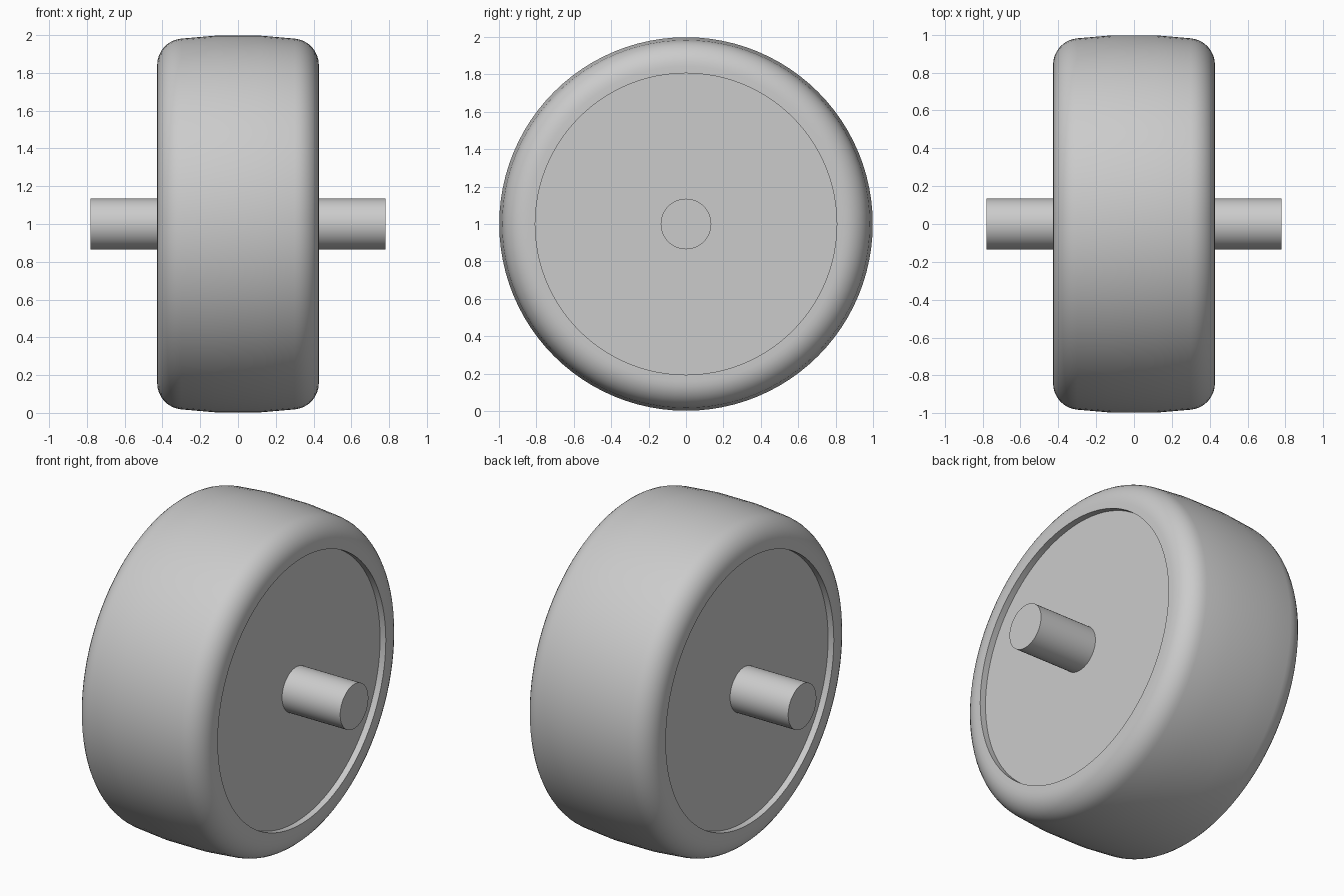
import bpy
import math
from math import cos, sin, pi

cube = bpy.data.objects.get("Cube")
if cube:
    bpy.data.objects.remove(cube, do_unlink=True)

grey = bpy.data.materials.new("plain grey")
grey.use_nodes = True
colour = (0.6, 0.6, 0.6, 1)
grey.diffuse_color = colour
grey.node_tree.nodes["Principled BSDF"].inputs["Base Color"].default_value = colour


def lathe(name, profile, segments, closed=False):
    """Spin (x, radius) points around the x axis, at wheel-centre height."""
    verts, faces, n = [], [], len(profile)
    for i in range(segments):
        a = 2 * pi * i / segments
        verts += [(x, r * cos(a), r * sin(a)) for x, r in profile]
    for i in range(segments):
        j = (i + 1) % segments
        for k in range(n if closed else n - 1):
            m = (k + 1) % n
            faces.append((i * n + k, i * n + m, j * n + m, j * n + k))
    if not closed:
        faces.append([i * n for i in range(segments)])
        faces.append([i * n + n - 1 for i in reversed(range(segments))])
    mesh = bpy.data.meshes.new(name)
    mesh.from_pydata(verts, [], faces)
    mesh.materials.append(grey)
    obj = bpy.data.objects.new(name, mesh)
    bpy.context.collection.objects.link(obj)
    obj.location.z = 1
    bpy.ops.object.select_all(action="DESELECT")
    obj.select_set(True)
    bpy.context.view_layer.objects.active = obj
    bpy.ops.object.mode_set(mode="EDIT")
    bpy.ops.mesh.select_all(action="SELECT")
    bpy.ops.mesh.normals_make_consistent(inside=False)
    bpy.ops.object.mode_set(mode="OBJECT")
    bpy.ops.object.shade_smooth_by_angle(angle=math.radians(35))
    return obj


# Tyre: inner lip, rounded shoulder and gently crowned tread, mirrored
corner = 0.14
half = [(0.36, 0.805), (0.428, 0.805)]
for i in range(9):
    a = i / 8 * math.radians(85)
    half.append((0.288 + corner * cos(a), 0.842 + corner * sin(a)))
half += [(0.12, 0.997)]
lathe("tyre", half + [(-x, r) for x, r in reversed(half)], 96, closed=True)

# Recessed hub disc and axle
lathe("hub_disc", [(-0.39, 0.806), (0.39, 0.806)], 96)
lathe("axle", [(-0.78, 0.135), (0.78, 0.135)], 48)
